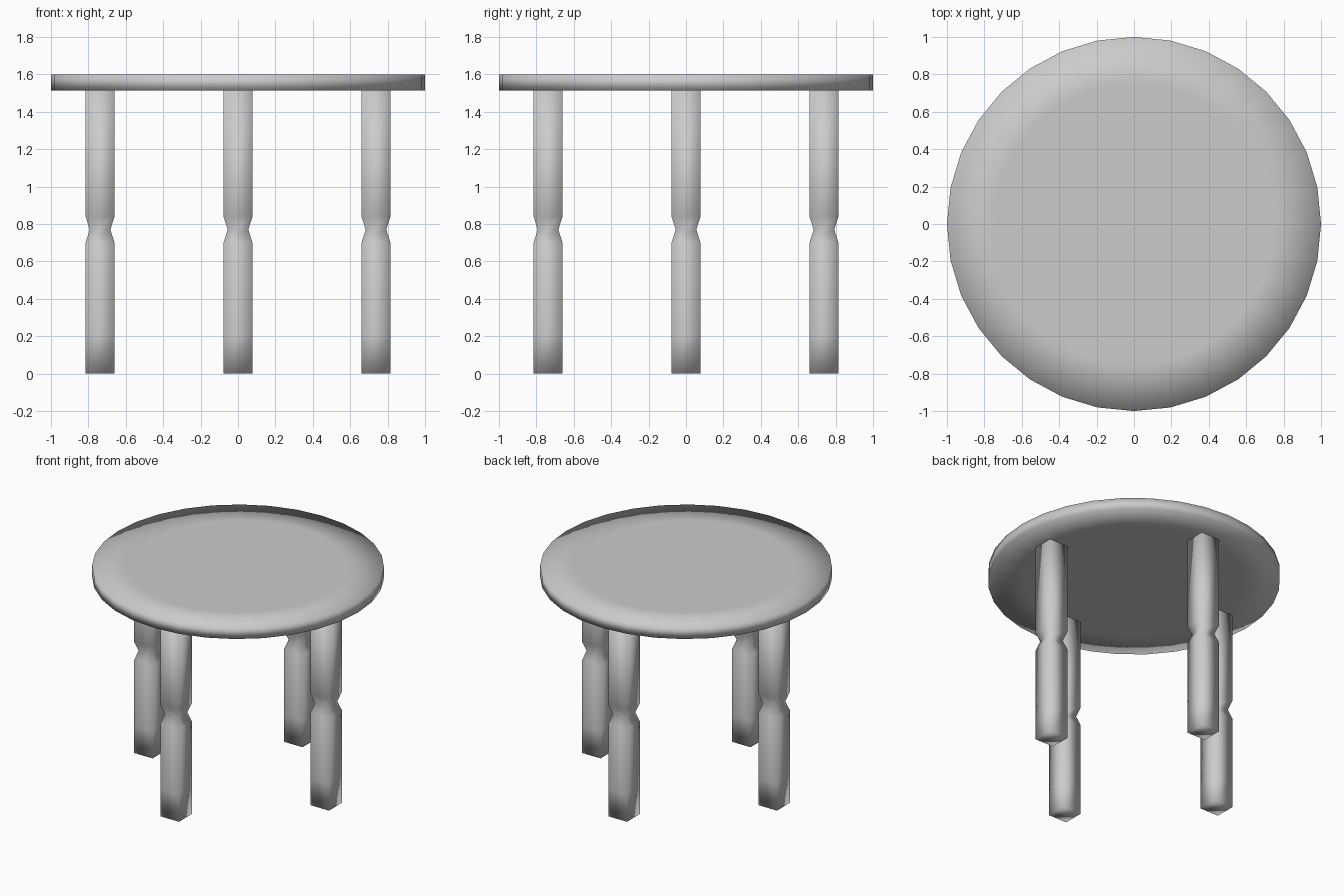
import bpy, bmesh, math

if "Cube" in bpy.data.objects:
    bpy.data.objects.remove(bpy.data.objects["Cube"])


def loft(name, sides, rings, start=0.0, location=(0, 0, 0)):
    """Stack (radius, z) rings of a regular polygon, cap both ends, shade smooth."""
    bm = bmesh.new()
    loops = []
    for r, z in rings:
        angles = [start + 2 * math.pi * i / sides for i in range(sides)]
        loops.append([bm.verts.new((r * math.cos(a), r * math.sin(a), z)) for a in angles])
    for low, high in zip(loops, loops[1:]):
        for i in range(sides):
            j = (i + 1) % sides
            bm.faces.new((low[i], low[j], high[j], high[i]))
    bm.faces.new(loops[0][::-1])
    bm.faces.new(loops[-1])
    for f in bm.faces:
        f.smooth = True
    mesh = bpy.data.meshes.new(name)
    bm.to_mesh(mesh)
    bm.free()
    obj = bpy.data.objects.new(name, mesh)
    obj.location = location
    bpy.context.collection.objects.link(obj)
    return obj


# Round top: inner rings keep the middle flat while the rim shades softly
loft("table_top", 32, [(0.75, 1.515), (1.0, 1.515), (1.0, 1.6), (0.75, 1.6)])

# Square legs with a pinched waist (half widths turned into corner radii)
profile = [(0.0775, 0.0), (0.0775, 0.2), (0.0775, 0.70), (0.055, 0.77),
           (0.0775, 0.84), (0.0775, 1.52)]
leg_rings = [(half * math.sqrt(2), z) for half, z in profile]
spots = {"front": (0, -1), "right": (1, 0), "back": (0, 1), "left": (-1, 0)}
for side, (x, y) in spots.items():
    loft(side + "_leg", 4, leg_rings, math.pi / 4, (x * 0.7375, y * 0.7375, 0))
